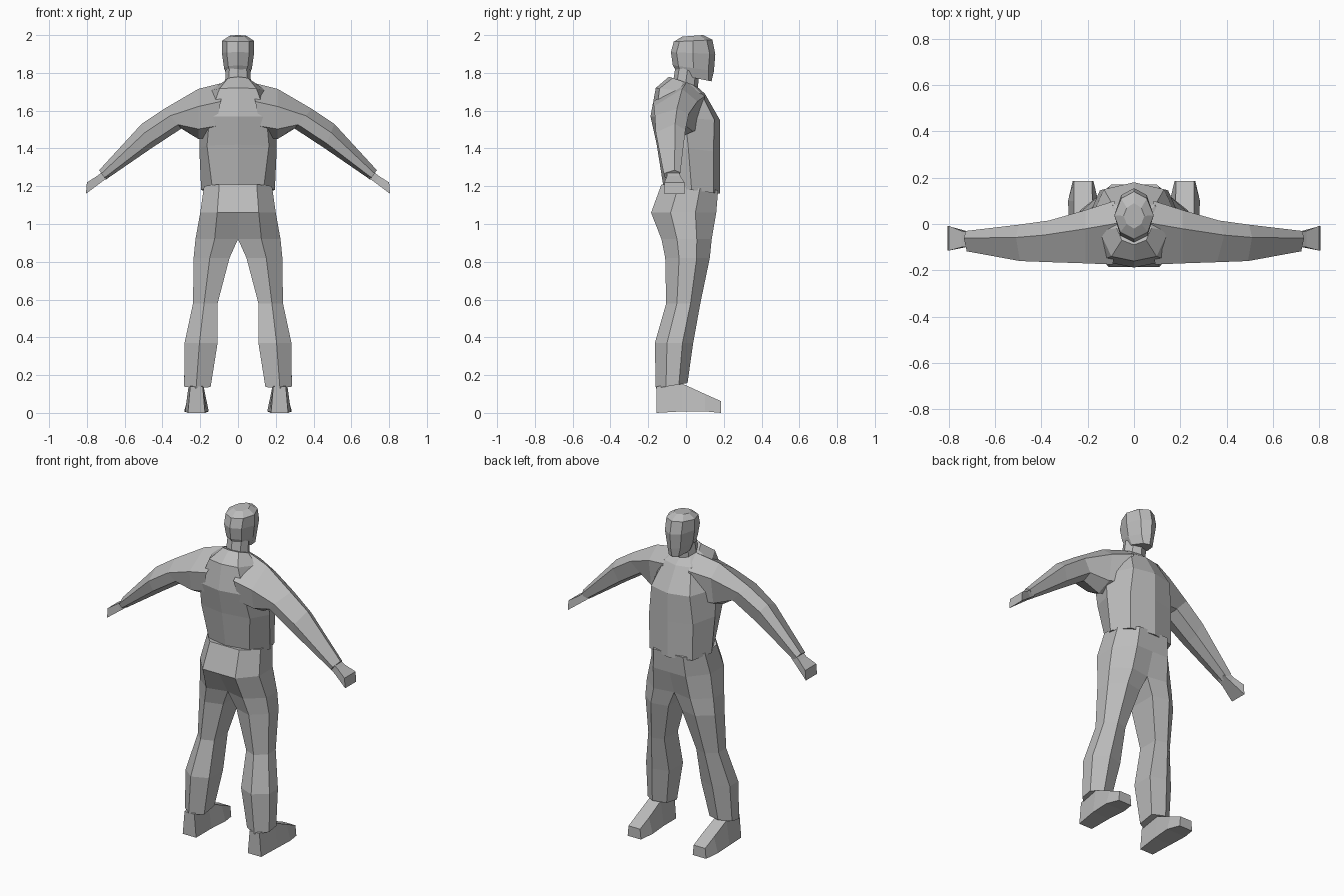
import bpy, bmesh

if "Cube" in bpy.data.objects:
    bpy.data.objects.remove(bpy.data.objects["Cube"])

grey = bpy.data.materials.new("plain grey")
grey.diffuse_color = (0.5, 0.5, 0.5, 1)
grey.use_nodes = True
grey.node_tree.nodes["Principled BSDF"].inputs["Base Color"].default_value = grey.diffuse_color


def loft(name, rings, mirror=False, caps=(True, True)):
    """Skin equal-length rings of points, optionally mirrored across x = 0."""
    bm = bmesh.new()
    vs = [[bm.verts.new(p) for p in r] for r in rings]
    n = len(rings[0])
    for a, b in zip(vs, vs[1:]):
        for i in range(n):
            j = (i + 1) % n
            quad = (a[i], a[j], b[j], b[i])
            # no wall on the symmetry plane
            if not (mirror and all(abs(v.co.x) < 1e-5 for v in quad)):
                bm.faces.new(quad)
    if caps[0]:
        bm.faces.new(vs[0])
    if caps[1]:
        bm.faces.new(vs[-1])
    if mirror:
        geom = bmesh.ops.duplicate(bm, geom=bm.verts[:] + bm.edges[:] + bm.faces[:])["geom"]
        for v in geom:
            if isinstance(v, bmesh.types.BMVert):
                v.co.x *= -1
    bmesh.ops.remove_doubles(bm, verts=bm.verts[:], dist=0.0005)
    bmesh.ops.recalc_face_normals(bm, faces=bm.faces[:])
    me = bpy.data.meshes.new(name)
    bm.to_mesh(me)
    bm.free()
    me.materials.append(grey)
    ob = bpy.data.objects.new(name, me)
    bpy.context.collection.objects.link(ob)
    return ob


def body_ring(x, y0, y1, zb, zf, fx=0.7, bx=0.7, d=0.03):
    """Eight points, ridged at the front and back, tilted from zb to zf."""
    m = (y0 + y1) / 2
    pts = [(0, y1), (x * fx, y1 - d), (x, m), (x * bx, y0 + d), (0, y0),
           (-x * bx, y0 + d), (-x, m), (-x * fx, y1 - d)]
    return [(px, py, zb + (zf - zb) * (py - y0) / (y1 - y0)) for px, py in pts]


def leg_ring(x0, x1, y0, y1, zb, zf, d):
    """Six-sided trouser section; d pulls the inner edge in."""
    m, h = x0 + (x1 - x0) * 0.55, y1 - y0
    pts = [(x0, y0 + d), (x0, y1 - d), (m, y1 - d * 0.3), (x1, y0 + h * 0.68),
           (x1, y0 + h * 0.3), (m, y0)]
    return [(px, py, zb + (zf - zb) * (py - y0) / h) for px, py in pts]


def arm_ring(xt, zt, xb, zb, y0, y1):
    """Six-sided sleeve section between an upper and a lower edge."""
    def at(t, y):
        return (xb + (xt - xb) * t, y, zb + (zt - zb) * t)
    w = y1 - y0
    return [at(1, y0 + w * 0.65), at(0.75, y1), at(0.15, y1 - w * 0.1),
            at(0, y0 + w * 0.5), at(0.2, y0 + w * 0.08), at(0.65, y0)]


# Jacket body
loft("jacket", [
    body_ring(0.195, -0.12, 0.18, 1.20, 1.16, 0.75, 0.7, 0.035),
    body_ring(0.205, -0.155, 0.18, 1.42, 1.38, 0.72, 0.8, 0.035),
    body_ring(0.20, -0.188, 0.18, 1.57, 1.55, 0.65, 0.75, 0.03),
    body_ring(0.15, -0.16, 0.10, 1.72, 1.69, 0.6, 0.65, 0.02),
    body_ring(0.075, -0.09, 0.055, 1.78, 1.73, 0.7, 0.7, 0.02),
])

# Sleeves
loft("sleeves", [
    arm_ring(0.07, 1.75, 0.13, 1.46, -0.175, 0.10),
    arm_ring(0.21, 1.715, 0.21, 1.45, -0.17, 0.06),
    arm_ring(0.39, 1.61, 0.30, 1.505, -0.165, 0.015),
    arm_ring(0.51, 1.53, 0.46, 1.40, -0.16, -0.003),
    arm_ring(0.735, 1.285, 0.70, 1.235, -0.118, -0.03),
], mirror=True, caps=(False, True))


# Hands: flat wedges flaring to the fingertips
def hand_ring(xt, zt, xb, zb, y0, y1):
    return [(xt, y0, zt), (xt, y1, zt), (xb, y1, zb), (xb, y0, zb)]


loft("hands", [
    hand_ring(0.70, 1.29, 0.685, 1.25, -0.10, -0.04),
    hand_ring(0.745, 1.255, 0.725, 1.22, -0.10, -0.03),
    hand_ring(0.80, 1.22, 0.805, 1.16, -0.115, -0.008),
], mirror=True)

# Trousers
loft("trousers", [
    leg_ring(0, 0.18, -0.13, 0.17, 1.21, 1.18, 0),
    leg_ring(0, 0.20, -0.185, 0.16, 1.06, 1.06, 0),
    leg_ring(0, 0.225, -0.13, 0.145, 0.92, 0.92, 0.03),
    leg_ring(0.045, 0.235, -0.11, 0.135, 0.82, 0.82, 0.03),
    leg_ring(0.108, 0.238, -0.105, 0.085, 0.58, 0.58, 0.03),
    leg_ring(0.108, 0.283, -0.165, 0.05, 0.37, 0.37, 0.04),
    leg_ring(0.145, 0.285, -0.16, 0.02, 0.13, 0.16, 0.04),
], mirror=True, caps=(True, True))


# Shoes: sections from heel to toe
def shoe_ring(y, x0, x1, z, inset, z0=0.0):
    return [(x0, y, z0), (x1, y, z0), (x1 - inset, y, z), (x0 + inset, y, z)]


loft("shoes", [
    shoe_ring(-0.155, 0.175, 0.265, 0.14, 0.012),
    shoe_ring(-0.02, 0.165, 0.28, 0.155, 0.02, 0.008),
    shoe_ring(0.10, 0.155, 0.285, 0.10, 0.025, 0.008),
    shoe_ring(0.185, 0.175, 0.265, 0.062, 0.006),
], mirror=True)

# Neck
loft("neck", [
    body_ring(0.07, -0.07, 0.06, 1.74, 1.70, 0.7, 0.7, 0.02),
    body_ring(0.065, -0.055, 0.07, 1.84, 1.79, 0.7, 0.7, 0.02),
], caps=(False, False))

# Head
loft("head", [
    body_ring(0.055, -0.04, 0.135, 1.79, 1.755, 0.6, 0.7, 0.015),
    body_ring(0.074, -0.07, 0.148, 1.84, 1.81, 0.6, 0.7, 0.03),
    body_ring(0.085, -0.08, 0.155, 1.91, 1.90, 0.65, 0.7, 0.03),
    body_ring(0.085, -0.065, 0.14, 1.965, 1.975, 0.65, 0.7, 0.03),
    body_ring(0.045, -0.02, 0.09, 1.992, 2.0, 0.7, 0.7, 0.02),
])
